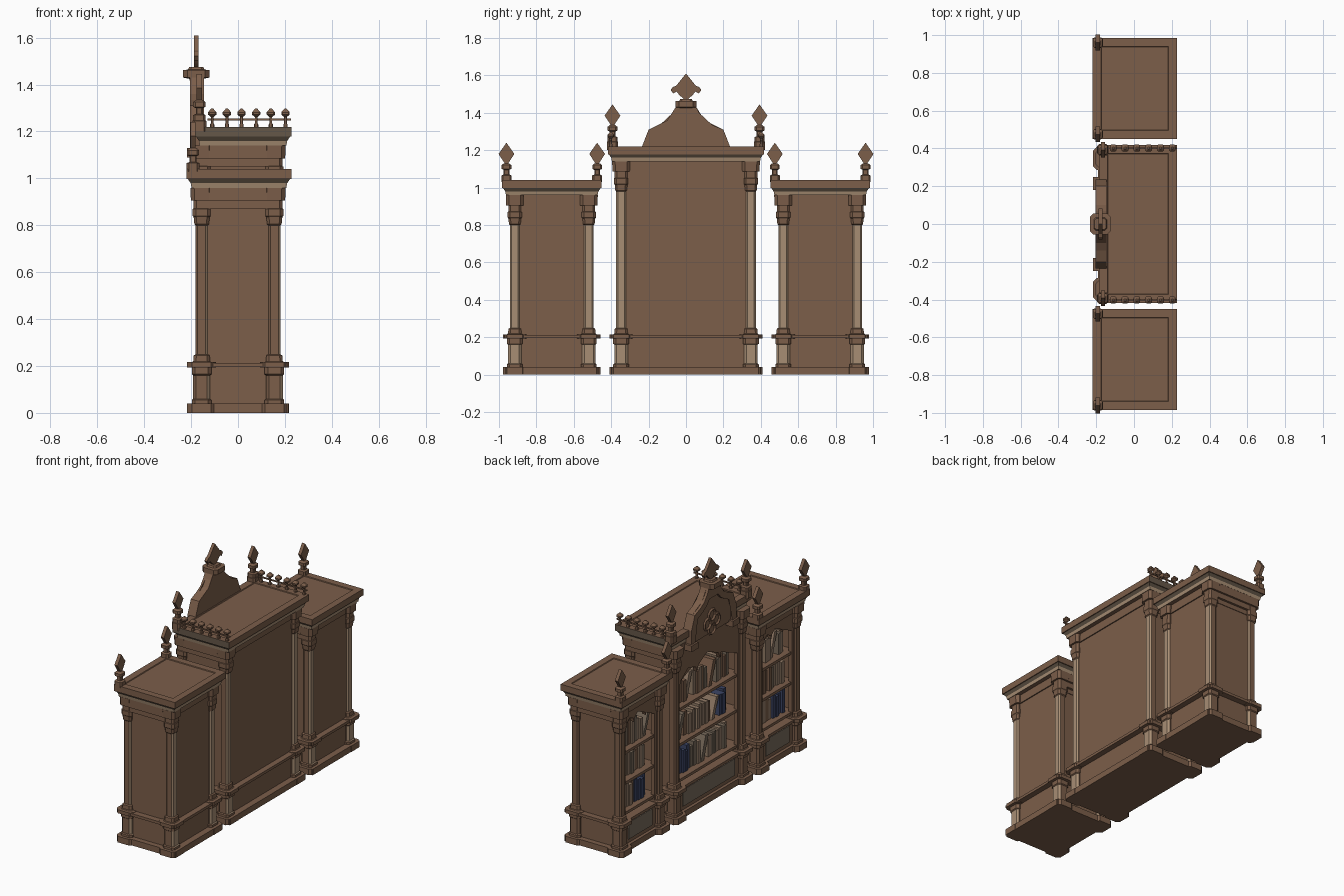
import bpy, bmesh, math, random
from mathutils import Vector

if "Cube" in bpy.data.objects:
    bpy.data.objects.remove(bpy.data.objects["Cube"])
random.seed(4)

def mat(name, c):
    m = bpy.data.materials.new(name)
    m.diffuse_color = (*c, 1)
    m.use_nodes = True
    m.node_tree.nodes["Principled BSDF"].inputs["Base Color"].default_value = m.diffuse_color
    return m

WOOD = mat("brown wood", (0.2, 0.112, 0.068))
LIGHT = mat("worn light wood", (0.39, 0.27, 0.175))
OLIVE = mat("dull olive wood", (0.13, 0.095, 0.065))
PANEL = mat("greyish panel wood", (0.19, 0.15, 0.11))
TAN = mat("tan book", (0.29, 0.2, 0.135))
NAVY = mat("navy book", (0.045, 0.06, 0.13))
GREY = mat("grey brown book", (0.19, 0.145, 0.105))

def finish(name, bm, mats, rule=None):
    bmesh.ops.recalc_face_normals(bm, faces=bm.faces)
    bm.normal_update()
    if rule:
        for f in bm.faces:
            f.material_index = rule(f)
    me = bpy.data.meshes.new(name)
    bm.to_mesh(me)
    bm.free()
    for m in mats:
        me.materials.append(m)
    ob = bpy.data.objects.new(name, me)
    bpy.context.collection.objects.link(ob)
    return ob

def loft(name, rings, mats=(WOOD,), rule=None):
    """Closed solid through equally sized rings of points."""
    bm = bmesh.new()
    vs = [[bm.verts.new(p) for p in r] for r in rings]
    n = len(vs[0])
    for a, b in zip(vs, vs[1:]):
        for i in range(n):
            bm.faces.new((a[i], a[(i + 1) % n], b[(i + 1) % n], b[i]))
    caps = [bm.faces.new(vs[0][::-1]), bm.faces.new(vs[-1])]
    if n > 8:
        bmesh.ops.triangulate(bm, faces=caps)
    return finish(name, bm, mats, rule)

def rect(x0, x1, y0, y1, z):
    return [(x0, y0, z), (x1, y0, z), (x1, y1, z), (x0, y1, z)]

def box(name, x0, x1, y0, y1, z0, z1, m=WOOD):
    return loft(name, [rect(x0, x1, y0, y1, z0), rect(x0, x1, y0, y1, z1)], (m,))

def prism(name, pts, x0, x1, m=WOOD):
    """Outline in (y, z) extruded along x."""
    return loft(name, [[(x, y, z) for y, z in pts] for x in (x0, x1)], (m,))

def chamfered(cx, cy, r, z):
    c = r * .66
    return [(cx + x, cy + y, z) for x, y in
            ((r, -c), (r, c), (c, r), (-c, r), (-r, c), (-r, -c), (-c, -r), (c, -r))]

def post(name, cx, cy, levels, mats=(WOOD,), rule=None):
    return loft(name, [chamfered(cx, cy, r, z) for z, r in levels], mats, rule)

def mirrored(pts):
    """Right half outline, bottom to top, completed with its mirror image."""
    return pts + [(-y, z) for y, z in reversed(pts) if abs(y) > 1e-6]

def finial(name, x, y, z):
    post(name + "_stem", x, y, [(z - .01, .027), (z + .025, .027), (z + .03, .015), (z + .055, .015),
                               (z + .06, .026), (z + .08, .026), (z + .09, .014)])
    prism(name + "_diamond", [(y, z + .075), (y + .042, z + .14), (y, z + .2), (y - .042, z + .14)],
          x - .011, x + .011)

def books(name, yc, hw, z, height, navy):
    """Row of books from +y to -y; navy is the range of the row in blue."""
    y, x0 = yc + hw, -.13
    while y > yc - hw + .035:
        w, h = random.uniform(.022, .032), height * random.uniform(.78, 1)
        t = (yc + hw - y) / (2 * hw)
        m = NAVY if navy[0] <= t < navy[1] else random.choice((TAN, TAN, GREY, WOOD))
        lean = .05 if m is not NAVY and random.random() < .06 else 0
        d = x0 + random.uniform(0, .02)
        prism(name, [(y - w, z), (y, z), (y - lean, z + h), (y - w - lean, z + h)], d, .05, m)
        y -= w + lean + .003

def unit(name, yc, off, hw, H, xf, shelves, spring, apex, navy):
    """One bookcase: off = column offset, hw = cornice half width, H = height."""
    b, oh = off + .014, off - .045            # body half width, opening half width
    Y = lambda s, d: yc + s * d
    # plinth, base and ledge
    box(name + "_plinth", -.185, .215, yc - off - .05, yc + off + .05, 0, .04)
    box(name + "_base", -.165, .172, yc - b, yc + b, .04, .2)
    box(name + "_base_panel", -.17, -.162, yc - oh + .03, yc + oh - .03, .065, .175, PANEL)
    box(name + "_ledge", -.19, .21, yc - off - .055, yc + off + .055, .195, .213)
    # carcass
    top = H - .08
    box(name + "_back", .15, .171, yc - b, yc + b, .2, top)
    for s in (-1, 1):
        a, c = sorted((Y(s, b), Y(s, b - .02)))
        box(name + "_end", -.165, .165, a, c, .2, top)
        a, c = sorted((Y(s, b), Y(s, oh)))
        box(name + "_stile", -.165, -.14, a, c, .2, spring)
        # friezes running across the end between the capitals
        for d, z0, z1 in ((.046, H - .135, top), (.033, H - .17, H - .135), (.018, H - .2, H - .17)):
            a, c = sorted((Y(s, b - .01), Y(s, off + d)))
            box(name + "_end_frieze", -.15, .15, a, c, z0, z1)
    # scalloped arch header: three lobes, the middle one higher
    arch = []
    lobes = [(-oh, -oh * .4, .6), (-oh * .4, oh * .4, 1), (oh * .4, oh, .6)]
    rise = apex - spring
    for y0, y1, k in lobes:
        for i in range(7):
            t = math.pi * i / 6
            base = .45 * rise * (1 - abs((y0 + y1) / 2 + (y0 - y1) / 2 * math.cos(t)) / oh)
            y = (y0 + y1) / 2 - (y1 - y0) / 2 * math.cos(t)
            arch.append((yc + y, spring + base + (k * rise - .45 * rise * (k == 1)) * math.sin(t) * .95))
    arch = [p for i, p in enumerate(arch) if i not in (7, 14)]
    prism(name + "_arch", [(yc - b, top), (yc - b, spring)] + arch + [(yc + b, spring), (yc + b, top)],
          -.165, -.14)
    # shelves and books
    for i, z in enumerate(shelves):
        box(name + "_shelf", -.16, .155, yc - b + .02, yc + b - .02, z - .018, z)
        books(name + "_book", yc, oh - .005, z + .001, .165, navy[i])
    # corner columns, the back of each shaft and pedestal worn light
    def lit(f):
        z = f.calc_center_median().z
        return int(f.normal.x > .5 and (.26 < z < H - .245 or .05 < z < .16))
    for sx in (-1, 1):
        for s in (-1, 1):
            x, y = sx * .155, Y(s, off)
            post(name + "_foot", x, y, [(0, .062), (.04, .062)])
            post(name + "_pad", x, y, [(.193, .062), (.216, .062)])
            post(name + "_column", x, y,
                 [(.04, .042), (.055, .042), (.06, .036), (.16, .036), (.165, .042), (.215, .042),
                  (.22, .036), (.245, .034), (.25, .026), (H - .24, .026), (H - .235, .031),
                  (H - .205, .034), (H - .2, .038), (H - .17, .038), (H - .168, .034),
                  (H - .135, .034), (H - .135, .046), (H - .08, .048)], (WOOD, LIGHT), lit)
    # stepped cornice with light band, dull cove and sunken top
    def ring(z, d):
        return rect(xf + d, .228 - d, yc - hw + d, yc + hw - d, z)
    zs = [(H - .135, .05), (H - .08, .05), (H - .08, .022), (H - .06, .018), (H - .042, .006),
          (H - .042, 0), (H, 0), (H, .045), (H - .005, .048)]
    def tone(f):
        z = f.calc_center_median().z
        if abs(f.normal.z) > .95:
            return 0
        if H - .08 < z < H - .061:
            return 1
        return 2 if H - .06 < z < H - .043 or (H > 1.1 and z > H - .04 and abs(f.normal.y) > .9) else 0
    loft(name + "_cornice", [ring(*q) for q in zs], (WOOD, LIGHT, OLIVE), tone)

# the three bookcases
SIDE, MID = 1.04, 1.22
unit("centre_case", 0, .347, .418, MID, -.185, (.25, .485, .72), .86, 1.0,
     ((0, .28), (.68, 1), (2, 2)))
for nm, s in (("left_case", 1), ("right_case", -1)):
    unit(nm, s * .7175, .198, .267, SIDE, -.22, (.25, .45, .65), .79, .89,
         ((.45, 1), (2, 2), (2, 2)))
    for y in (.475, .96):
        finial(nm + "_finial", -.192, s * y, SIDE)
    # raised block carries the taller centre finials
    post("centre_finial_block", -.165, s * .393, [(1.2, .03), (1.245, .03), (1.25, .02)])
    finial("centre_finial", -.165, s * .393, MID - .012 + .022 + (.18 - .17 + .005))
    # cresting along each end of the centre top
    y = s * .402
    box("cresting_rail", -.13, .225, y - .004, y + .004, 1.247, 1.255)
    for i in range(6):
        x = -.11 + i * .0625
        post("cresting_post", x, y, [(1.22, .009), (1.23, .009), (1.235, .006), (1.262, .006),
                                     (1.272, .018), (1.282, .018), (1.297, .005)])

# pediment: plate, raised border, tracery and crown
outer = [(.235, 1.12), (.235, 1.22), (.2, 1.31), (.14, 1.335), (.1, 1.36), (.07, 1.4), (.055, 1.43)]
inner = [(.195, 1.12), (.195, 1.21), (.17, 1.275), (.115, 1.3), (.075, 1.325), (.045, 1.36), (.03, 1.385)]
prism("pediment", mirrored(outer), -.188, -.145)
prism("pediment_border", mirrored(outer) + mirrored(inner)[::-1], -.205, -.18)
for s in (-1, 1):
    a, c = sorted((s * .18, s * .25))
    box("pediment_foot", -.217, -.16, a, c, 1.09, 1.13)
for dy, dz in ((.045, 0), (-.045, 0), (0, .045), (0, -.045)):
    bpy.ops.mesh.primitive_torus_add(major_segments=10, minor_segments=4, major_radius=.036, minor_radius=.009,
                                     location=(-.188, dy, 1.19 + dz), rotation=(0, math.pi / 2, 0))
    ring_ob = bpy.context.object
    ring_ob.name = "quatrefoil_ring"
    ring_ob.data.materials.append(WOOD)
post("crown_block", -.178, 0, [(1.4, .022), (1.425, .03), (1.43, .056), (1.462, .056), (1.464, .035), (1.475, .03)])
prism("crown_ornament", mirrored([(0, 1.465), (.03, 1.49), (.052, 1.513), (.068, 1.503), (.082, 1.522),
                                  (.07, 1.538), (.052, 1.545), (0, 1.61)]), -.188, -.168)
